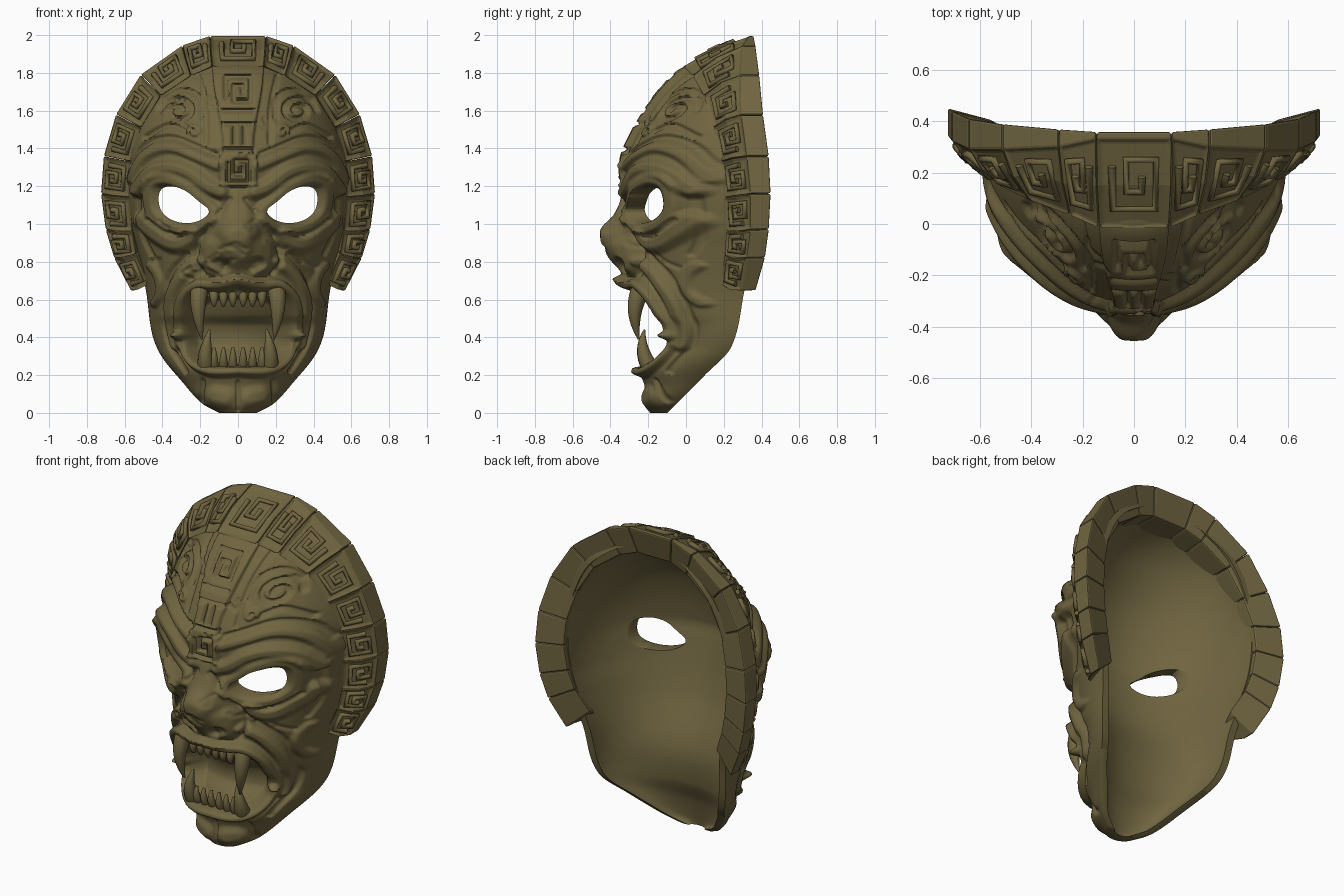
import bpy, bmesh, math, random
from mathutils import Vector

random.seed(4)
if "Cube" in bpy.data.objects:
    bpy.data.objects.remove(bpy.data.objects["Cube"])

stone = bpy.data.materials.new("olive stone")
stone.use_nodes = True
COLOR = (0.162, 0.13, 0.052, 1)
stone.diffuse_color = COLOR
stone.node_tree.nodes["Principled BSDF"].inputs["Base Color"].default_value = COLOR


def add_mesh(name, bm):
    bmesh.ops.recalc_face_normals(bm, faces=bm.faces)
    mesh = bpy.data.meshes.new(name)
    bm.to_mesh(mesh)
    bm.free()
    mesh.materials.append(stone)
    obj = bpy.data.objects.new(name, mesh)
    bpy.context.collection.objects.link(obj)
    return obj


def tube(name, points, depth, radii=None, order=3, resolution=3):
    curve = bpy.data.curves.new(name, "CURVE")
    curve.dimensions = "3D"
    curve.bevel_depth, curve.bevel_resolution = depth, resolution
    curve.use_fill_caps = True
    spline = curve.splines.new("NURBS" if order > 2 else "POLY")
    spline.points.add(len(points) - 1)
    for i, p in enumerate(points):
        spline.points[i].co = (*p, 1)
        spline.points[i].radius = radii[i] if radii else 1
    spline.use_endpoint_u, spline.order_u = True, order
    curve.materials.append(stone)
    obj = bpy.data.objects.new(name, curve)
    bpy.context.collection.objects.link(obj)


def profile(keys):
    """Smooth curve through (z, value) pairs."""
    def slope(i):
        a, b = keys[max(i - 1, 0)], keys[min(i + 1, len(keys) - 1)]
        return (b[1] - a[1]) / (b[0] - a[0])

    def at(z):
        i = 0
        while i < len(keys) - 2 and z > keys[i + 1][0]:
            i += 1
        (a, va), (b, vb) = keys[i], keys[i + 1]
        d, t = b - a, (z - a) / (b - a)
        s = t * t * (3 - 2 * t)
        return (va + (vb - va) * s + d * slope(i) * t * (1 - t) ** 2
                - d * slope(i + 1) * t * t * (1 - t))
    return at


def chaikin(pts, closed=False, times=2):
    """Round a polyline by cutting its corners."""
    for _ in range(times):
        pairs = list(zip(pts, pts[1:] + pts[:1] if closed else pts[1:]))
        cut = [tuple(p + (q - p) * k for p, q in zip(a, b)) for a, b in pairs for k in (.25, .75)]
        pts = cut if closed else [pts[0]] + cut + [pts[-1]]
    return pts


# Main shape: half width, rim depth, outer and inner centre line by height
width = profile([(0, .1), (.05, .19), (.17, .3), (.3, .405), (.42, .455), (.65, .488), (.87, .54),
                 (1.0, .575), (1.16, .595), (1.34, .59), (1.53, .54), (1.71, .44), (1.84, .27), (1.88, .18)])
rim = profile([(0, -.1), (.05, -.05), (.2, .1), (.35, .24), (.65, .31), (.8, .34), (1.2, .37), (1.7, .37), (1.88, .33)])
front = profile([(0, -.19), (.04, -.22), (.14, -.22), (.22, -.24), (.29, -.2), (.36, -.14), (.46, -.15),
                 (.52, -.21), (.64, -.27), (.75, -.28), (1.05, -.29), (1.2, -.32), (1.35, -.32),
                 (1.5, -.255), (1.6, -.195), (1.7, -.125), (1.8, -.03), (1.84, .04), (1.88, .2)])
back = profile([(0, -.13), (.05, -.12), (.17, -.09), (.3, -.04), (.5, -.04), (.8, -.17), (1.1, -.25), (1.2, -.265),
                (1.5, -.18), (1.7, -.04), (1.8, .08), (1.88, .27)])

# Carving strokes: (points, half width, height, mirrored)
strokes = []


def carve(pts, w, h, mirrored=True, closed=False, rounded=True):
    if rounded and len(pts) > 2:
        pts = chaikin(pts, closed)
    if closed:
        pts = pts + pts[:1]
    xs, zs = [p[0] for p in pts], [p[1] for p in pts]
    box = (min(xs) - w, max(xs) + w, min(zs) - w, max(zs) + w)
    strokes.append((pts, w, h, mirrored, box))


def spiral(cx, cz, r, turns, squash=1):
    n = int(turns * 12)
    return [(cx + r * (1 - .8 * i / n) * math.cos(i * math.pi / 6),
             cz + r * squash * (1 - .8 * i / n) * math.sin(i * math.pi / 6)) for i in range(n + 1)]


EYE = [(.14, 1.07), (.21, 1.12), (.27, 1.175), (.35, 1.205), (.42, 1.185), (.42, 1.08),
       (.36, 1.02), (.27, 1.0), (.19, 1.02)]
carve([(.285 + (x - .285) * 1.24, 1.1 + (z - 1.1) * 1.36) for x, z in EYE], .05, .045, closed=True)
# Brows
carve([(.09, 1.17), (.15, 1.19), (.28, 1.3), (.44, 1.3), (.52, 1.18)], .055, .045)
carve([(.11, 1.31), (.22, 1.36), (.36, 1.42), (.5, 1.37), (.56, 1.24)], .04, .025)
carve([(.12, 1.37), (.22, 1.41), (.36, 1.47), (.5, 1.43), (.56, 1.32)], .02, -.018)
# Nose, wings and nostrils
carve([(0, 1.1), (0, .95)], .13, .035)
carve([(0, .94), (0, .84)], .22, .08)
carve([(0, .93), (0, .87)], .12, .055)
carve([(.13, .87), (.13, .79)], .08, .035)
carve([(.065, .775), (.09, .79)], .045, -.04)
carve([(.14, .99), (.21, .92), (.23, .82), (.18, .74)], .02, -.022)
carve([(.04, 1.13), (.1, 1.05)], .02, -.02)
# Cheeks and folds
carve([(.24, .93), (.32, .88), (.43, .95), (.5, 1.02)], .065, .04)
carve([(.23, .95), (.33, .93), (.45, 1.02)], .02, -.02)
carve([(.2, .8), (.3, .73), (.355, .6), (.345, .47), (.32, .36)], .045, .035)
carve([(.27, .84), (.38, .73), (.4, .55), (.38, .38), (.28, .22)], .02, -.018)
carve([(.46, .78), (.42, .73), (.405, .64), (.44, .58)], .03, .02)
# Lips and chin
carve([(0, .695), (.1, .67), (.2, .69), (.27, .62), (.29, .52), (.28, .42)], .045, .07)
carve([(0, .225), (.13, .215), (.21, .25), (.26, .31), (.28, .4)], .04, .05)
carve([(.07, .08), (.12, .09)], .07, .02)
carve([(0, .16), (0, .02)], .02, -.012)
carve([(.19, .17), (.2, .06)], .02, -.018)
# Forehead ornament
carve([(.17, 1.43), (.17, 1.62), (.21, 1.78)], .02, -.016)
carve(spiral(.32, 1.6, .1, 1.5, .75), .02, -.024, rounded=False)
carve([(.2, 1.56), (.2, 1.68), (.3, 1.72), (.4, 1.66)], .02, -.02)
carve(spiral(.23, 1.49, .035, 1), .018, .02, rounded=False)
carve([(.28, 1.49), (.36, 1.53), (.43, 1.5), (.49, 1.46)], .02, -.02)
carve([(.53, 1.14), (.52, .96), (.46, .84)], .018, -.015)
# Centre strip glyphs
key = [(-.7, .5), (-.7, -.8), (.7, -.8), (.7, .7), (-.25, .7), (-.25, -.25), (.25, -.25), (.25, .2)]
carve([(x * .075, 1.285 + z * .075) for x, z in key], .014, -.03, False, rounded=False)
carve([(x * .09, 1.71 - z * .085) for x, z in key], .017, -.03, False, rounded=False)
for z in (1.395, 1.53, 1.6):
    carve([(0, z), (.075, z)], .015, -.025)
carve([(.025, 1.42), (.025, 1.51)], .014, -.025)
# Weathering cracks on forehead and cheeks
for _ in range(20):
    x, z = random.uniform(-.45, .45), random.choice((random.uniform(.75, 1), random.uniform(1.3, 1.7)))
    pts = [(x, z)]
    for _ in range(3):
        x, z = x + random.uniform(-.05, .05), z + random.uniform(-.035, .035)
        pts.append((x, z))
    carve(pts, .015, -.01, False, rounded=False)


def distance(x, z, pts):
    best = 9
    for (ax, az), (bx, bz) in zip(pts, pts[1:]):
        dx, dz = bx - ax, bz - az
        t = max(0, min(1, ((x - ax) * dx + (z - az) * dz) / (dx * dx + dz * dz + 1e-9)))
        best = min(best, math.hypot(x - ax - t * dx, z - az - t * dz))
    return best


def smooth(t):
    t = max(0, min(1, t))
    return t * t * (3 - 2 * t)


def relief(x, z):
    h = 0
    for pts, w, height, mirrored, box in strokes:
        px = abs(x) if mirrored else x
        if box[0] < px < box[1] and box[2] < z < box[3]:
            h += height * smooth(1.3 * (1 - distance(px, z, pts) / w))
    # Mouth hollow and raised centre strip
    h -= .075 * smooth(3 - 3 * ((x / .26) ** 4 + ((z - .43) / .19) ** 4))
    half = .085 + .05 * smooth((z - 1.4) / .4) + (.02 if z < 1.37 else 0)
    if z > 1.19:
        h += .032 * smooth((half - abs(x)) / .016) * smooth((z - 1.19) / .02)
    return h


# Shell with carved outside and plain inside
COLS, ROWS = 200, 240
bm = bmesh.new()
layers = []
for inner in (False, True):
    grid = []
    for j in range(ROWS + 1):
        z = 1.88 * j / ROWS
        w, r = width(z) - (.045 if inner else 0), rim(z)
        d = r - (back if inner else front)(z)
        row = []
        for i in range(COLS + 1):
            a = math.pi * (i / COLS - .5)
            s, c = math.sin(a), math.cos(a)
            n = Vector((s * d, -c * w, 0)).normalized()
            h = 0 if inner else relief(w * s, z) * smooth(c * 2.2)
            row.append(bm.verts.new(Vector((w * s, r - d * c, z)) + n * h))
        grid.append(row)
    layers.append(grid)
    for j in range(ROWS):
        for i in range(COLS):
            bm.faces.new((grid[j][i], grid[j][i + 1], grid[j + 1][i + 1], grid[j + 1][i]))
out, ins = layers
for j in range(ROWS):
    for i in (0, COLS):
        bm.faces.new((out[j][i], out[j + 1][i], ins[j + 1][i], ins[j][i]))
for i in range(COLS):
    for j in (0, ROWS):
        bm.faces.new((out[j][i], out[j][i + 1], ins[j][i + 1], ins[j][i]))
shell = add_mesh("mask_shell", bm)

# Eye openings
bm = bmesh.new()
for side in (-1, 1):
    face = bm.faces.new([bm.verts.new((side * x, -.7, z)) for x, z in chaikin(EYE, True)])
    new = bmesh.ops.extrude_face_region(bm, geom=[face])["geom"]
    bmesh.ops.translate(bm, vec=(0, .95, 0), verts=[v for v in new if isinstance(v, bmesh.types.BMVert)])
cutter = add_mesh("eye_cutter", bm)
cutter.hide_render = True
cut = shell.modifiers.new("eyes", "BOOLEAN")
cut.operation, cut.object, cut.solver = "DIFFERENCE", cutter, "EXACT"
bpy.ops.object.select_all(action="DESELECT")
bpy.context.view_layer.objects.active = shell
shell.select_set(True)
bpy.ops.object.modifier_apply(modifier=cut.name)
bpy.data.objects.remove(cutter)
bpy.ops.object.shade_smooth_by_angle(angle=math.radians(65))

# Crown stations: outer x, z, front y, back y, then inner x, z, y
crown = [(.148, 1.995, .33, .36, .138, 1.835, -.02), (.295, 1.945, .3, .37, .25, 1.785, .03),
         (.515, 1.79, .29, .39, .41, 1.68, .09), (.645, 1.58, .29, .41, .515, 1.51, .14),
         (.71, 1.36, .32, .44, .565, 1.33, .18), (.725, 1.16, .34, .45, .575, 1.14, .2),
         (.7, .97, .34, .44, .56, .96, .21), (.655, .82, .32, .42, .54, .84, .2),
         (.565, .645, .29, .37, .47, .68, .18)]


def section(s, side):
    ox, oz, fy, by, ix, iz, iy = s
    inner, outer, rear, rear_in = [Vector(p) for p in (
        (side * ix, iy, iz), (side * ox, fy, oz), (side * ox, by, oz),
        (side * ox * .765, by - .045, 1.2 + (oz - 1.2) * .79))]
    # Slight bulge half way up the front face
    bulge = Vector((side * ix, -.3, iz - 1.2)).normalized() * .02
    return [inner, inner.lerp(outer, .5) + bulge, outer, rear, rear_in]


def crown_block(name, a, b, flip):
    a, b = ([p.lerp(q, g) for p, q in zip(a, b)] for g in (.006, .994))
    bm = bmesh.new()
    va, vb = [bm.verts.new(p) for p in a], [bm.verts.new(p) for p in b]
    bm.faces.new(va)
    bm.faces.new(vb)
    n = len(a)
    sides = [bm.faces.new((va[i], va[(i + 1) % n], vb[(i + 1) % n], vb[i])) for i in range(n)]
    bmesh.ops.recalc_face_normals(bm, faces=bm.faces)
    bmesh.ops.inset_region(bm, faces=sides[:2], thickness=.02, depth=-.012)
    block = add_mesh(name, bm)
    bevel = block.modifiers.new("worn edges", "BEVEL")
    bevel.width, bevel.segments = .012, 2
    # Raised key pattern on the front face
    pts = []
    for x, z in key:
        u, v = .5 + .42 * x * flip, 1 + .74 * z
        k = int(v)
        pts.append(a[k].lerp(b[k], u).lerp(a[k + 1].lerp(b[k + 1], u), v - k) + Vector((0, .009, 0)))
    tube(name + "_key", pts, .016, order=2, resolution=1)


crown_block("crown_centre", section(crown[0], -1), section(crown[0], 1), 1)
for side, label in ((1, "left"), (-1, "right")):
    for i, (s, t) in enumerate(zip(crown, crown[1:])):
        crown_block(f"crown_block_{label}_{i + 1}", section(s, side), section(t, side), (-1) ** i)
    # Teeth
    tube(f"upper_fang_{label}", [(side * .2, -.23, .67), (side * .225, -.3, .55), (side * .19, -.25, .39)],
         .05, (1, .95, .1))
    tube(f"lower_fang_{label}", [(side * .17, -.19, .24), (side * .18, -.25, .33), (side * .15, -.22, .44)],
         .045, (1, .9, .1))
    for i in range(3):
        x = side * (.027 + .05 * i)
        tube(f"upper_tooth_{label}_{i}", [(x, -.24, .65), (x, -.27, .6), (x, -.25, .565)], .027, (1, .9, .3))
        tube(f"lower_tooth_{label}_{i}", [(x, -.2, .24), (x, -.24, .29), (x, -.22, .345)], .025, (1, .9, .3))
